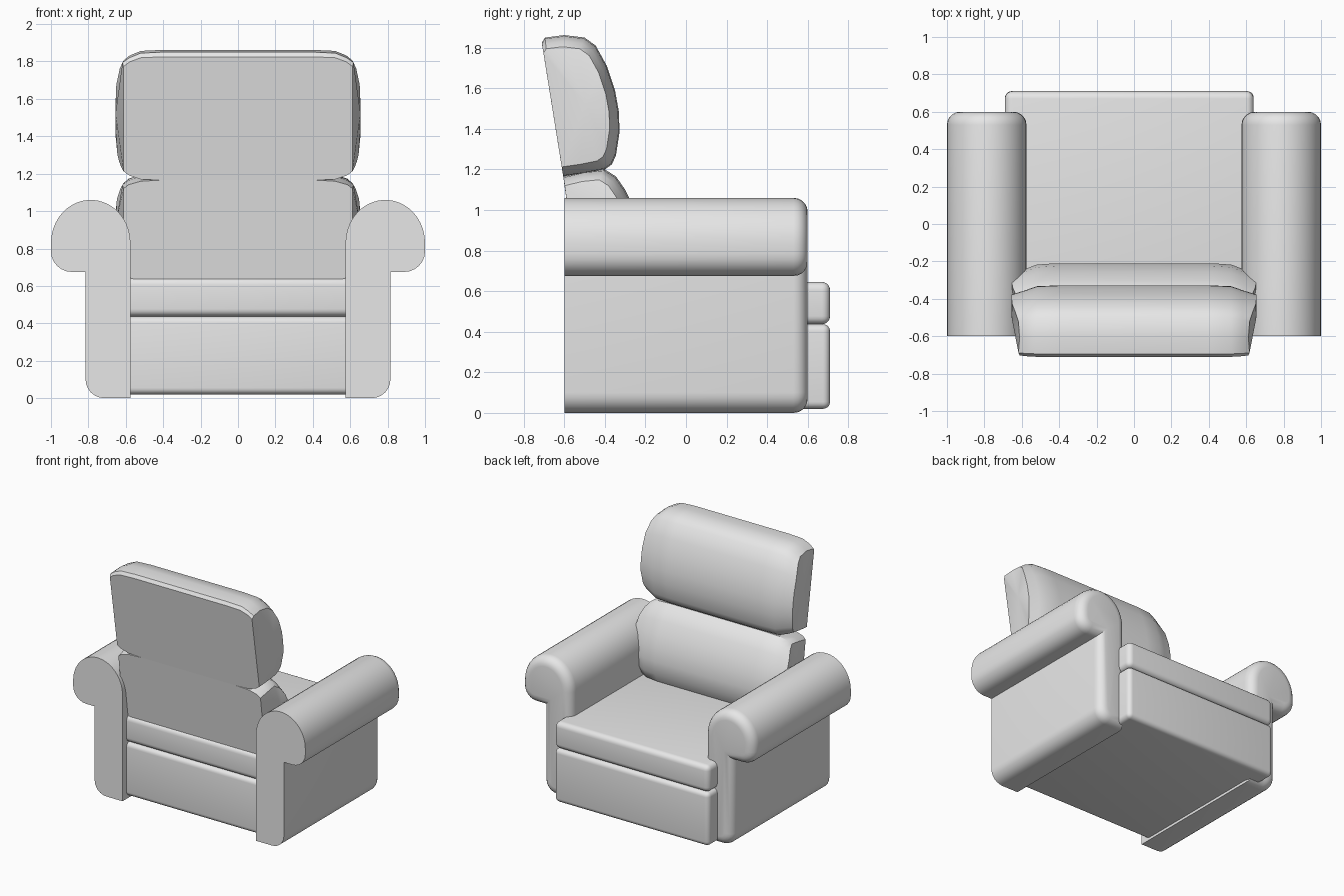
import bpy, bmesh, math
from mathutils import Vector

if "Cube" in bpy.data.objects:
    bpy.data.objects.remove(bpy.data.objects["Cube"])

GREY = (0.8, 0.8, 0.8, 1)
fabric = bpy.data.materials.new("grey upholstery")
fabric.use_nodes = True
fabric.diffuse_color = GREY
fabric.node_tree.nodes["Principled BSDF"].inputs["Base Color"].default_value = GREY


def finish(bm, name, angle=35):
    bmesh.ops.recalc_face_normals(bm, faces=bm.faces)
    mesh = bpy.data.meshes.new(name)
    bm.to_mesh(mesh)
    bm.free()
    mesh.materials.append(fabric)
    obj = bpy.data.objects.new(name, mesh)
    bpy.context.collection.objects.link(obj)
    bpy.ops.object.select_all(action='DESELECT')
    obj.select_set(True)
    bpy.context.view_layer.objects.active = obj
    bpy.ops.object.shade_smooth_by_angle(angle=math.radians(angle))
    return obj


def rounded_box(name, low, high, radius):
    bm = bmesh.new()
    bmesh.ops.create_cube(bm, size=1)
    low, high = Vector(low), Vector(high)
    for v in bm.verts:
        v.co = (low + high) / 2 + v.co * (high - low)
    bmesh.ops.bevel(bm, geom=bm.edges[:], offset=radius, segments=5,
                    profile=0.5, affect='EDGES')
    return finish(bm, name)


def arc(cx, cz, rx, rz, start, end, steps):
    angles = [math.radians(start + (end - start) * i / steps) for i in range(steps + 1)]
    return [(cx + rx * math.cos(a), cz + rz * math.sin(a)) for a in angles]


def arm(name, side):
    """Rolled arm: scroll section run along y, rounded on the seat-front end."""
    section = [(0.575, 0)]
    section += arc(0.715, 0.1, 0.1, 0.1, -90, 0, 6)
    section += [(0.815, 0.675)]
    section += arc(0.89, 0.785, 0.11, 0.11, -90, 0, 6)
    section += arc(0.7875, 0.83, 0.2125, 0.23, 0, 180, 20)
    bm = bmesh.new()
    base = bm.faces.new([bm.verts.new((side * x, -0.6, z)) for x, z in section])
    out = bmesh.ops.extrude_face_region(bm, geom=[base], use_keep_orig=True)
    tip = [g for g in out["geom"] if isinstance(g, bmesh.types.BMVert)]
    bmesh.ops.translate(bm, verts=tip, vec=(0, 1.2, 0))
    bmesh.ops.recalc_face_normals(bm, faces=bm.faces)
    rim = [e for e in bm.edges if all(v.co.y > 0.59 for v in e.verts)]
    bmesh.ops.bevel(bm, geom=rim, offset=0.07, segments=5, profile=0.5, affect='EDGES')
    return finish(bm, name)


def cushion(name, section, anchor, rings):
    """Loft a (y, z) section along x, shrinking toward a point on its back line."""
    heights = [z for y, z in section]
    mid, half = (max(heights) + min(heights)) / 2, (max(heights) - min(heights)) / 2
    ay, az = anchor
    bm = bmesh.new()

    def ring(side, x, scale):
        loop = []
        for i, (y, z) in enumerate(section):
            px = x
            if x > 0.6:  # bulging rim: full width at mid height, narrow at the back
                t = min(1, abs(z - mid) / half)
                px = 0.612 + (0.043 * (1 - t ** 4) if i > 1 else 0)
            loop.append(bm.verts.new((side * px, ay + (y - ay) * scale, az + (z - az) * scale)))
        return loop

    loops = [ring(-1, x, s) for x, s in reversed(rings)] + [ring(1, x, s) for x, s in rings]
    n = len(section)
    for a, b in zip(loops, loops[1:]):
        for i in range(n):
            bm.faces.new((a[i], a[(i + 1) % n], b[(i + 1) % n], b[i]))
    # Domed end panels
    for side, loop in ((-1, loops[0]), (1, loops[-1])):
        centre = sum((v.co for v in loop), Vector()) / n
        centre.x = side * 0.655
        hub = bm.verts.new(centre)
        for i in range(n):
            bm.faces.new((loop[i], loop[(i + 1) % n], hub))
    return finish(bm, name, 32)


# Arms
arm("left_arm", 1)
arm("right_arm", -1)

# Base with front panel, and the seat cushion above it
rounded_box("seat_base", (-0.69, -0.55, 0.02), (0.64, 0.71, 0.437), 0.035)
rounded_box("seat_cushion", (-0.69, -0.55, 0.437), (0.64, 0.71, 0.645), 0.04)

# Lower back cushion: section starts with the two back corners
cushion("lower_back_cushion",
        [(-0.53, 0.62), (-0.605, 1.165), (-0.5, 1.19), (-0.4, 1.2), (-0.345, 1.165),
         (-0.3, 1.1), (-0.255, 1.01), (-0.225, 0.92), (-0.21, 0.82), (-0.215, 0.72),
         (-0.25, 0.65), (-0.3, 0.62)],
        (-0.565, 0.9), [(0.42, 1), (0.52, 0.98), (0.585, 0.91), (0.65, 0.83)])

# Head cushion
cushion("head_cushion",
        [(-0.605, 1.165), (-0.711, 1.825), (-0.695, 1.85), (-0.6, 1.862), (-0.5, 1.85),
         (-0.445, 1.81), (-0.39, 1.71), (-0.35, 1.59), (-0.33, 1.48), (-0.328, 1.38),
         (-0.345, 1.27), (-0.365, 1.225), (-0.4, 1.2), (-0.5, 1.18)],
        (-0.655, 1.48), [(0.4, 1), (0.52, 0.985), (0.58, 0.92), (0.65, 0.85)])
